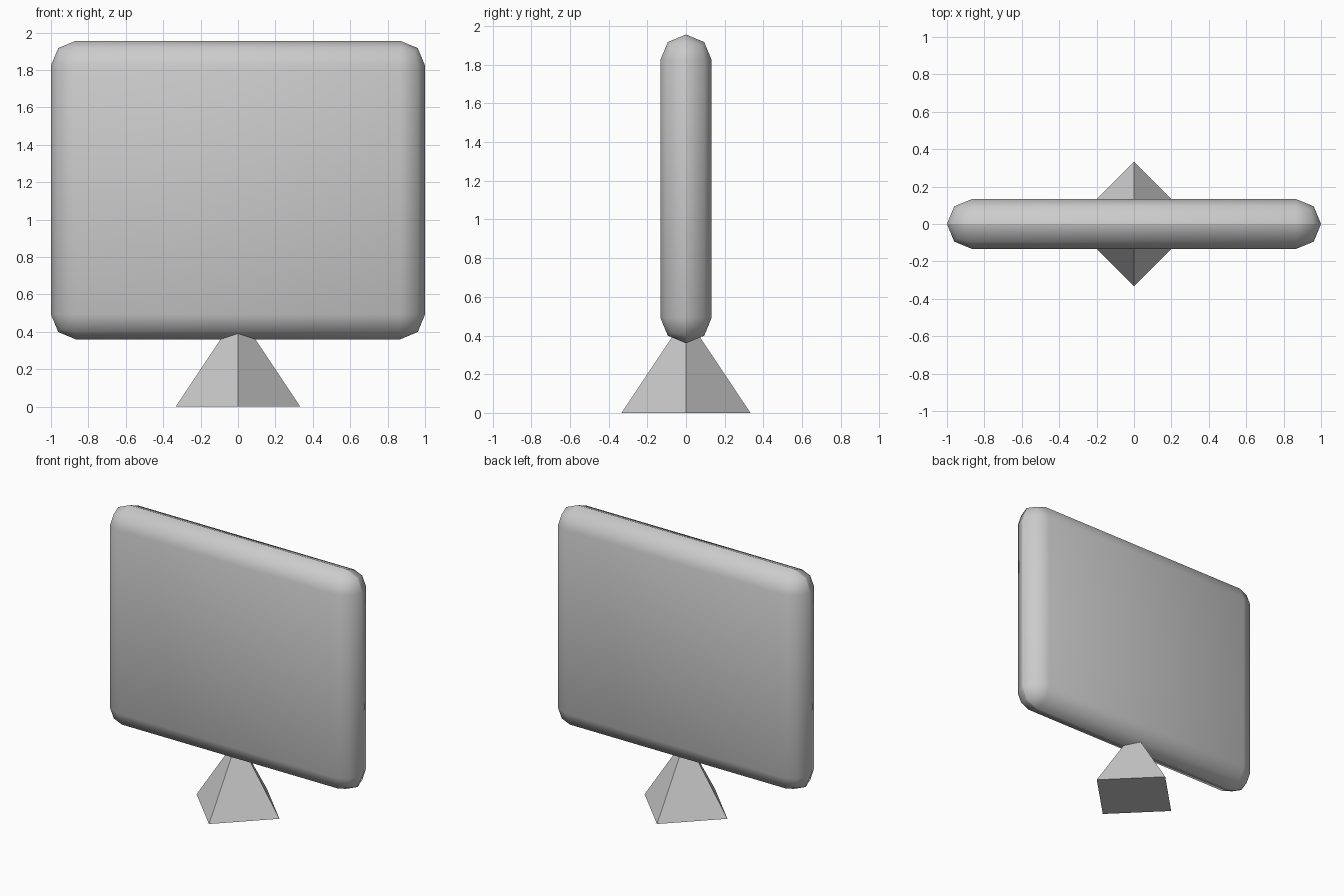
import bpy
import bmesh
from mathutils import Matrix

cube = bpy.data.objects.get("Cube")
if cube:
    bpy.data.objects.remove(cube, do_unlink=True)

GREY = (0.6, 0.6, 0.6, 1.0)
grey = bpy.data.materials.new("light_grey")
grey.use_nodes = True
grey.diffuse_color = GREY
grey.node_tree.nodes["Principled BSDF"].inputs["Base Color"].default_value = GREY


def add_object(name, bm, smooth):
    mesh = bpy.data.meshes.new(name)
    for face in bm.faces:
        face.smooth = smooth
    bm.to_mesh(mesh)
    bm.free()
    mesh.materials.append(grey)
    obj = bpy.data.objects.new(name, mesh)
    bpy.context.collection.objects.link(obj)
    return obj


# Rounded upright panel, its edges bevelled through the full thickness
WIDTH, THICKNESS, HEIGHT = 2.0, 0.266, 1.596
BOTTOM = 0.36
bm = bmesh.new()
bmesh.ops.create_cube(bm, size=1, matrix=Matrix.Diagonal((WIDTH, THICKNESS, HEIGHT, 1)))
panel = add_object("panel", bm, True)
panel.location.z = BOTTOM + HEIGHT / 2
bevel = panel.modifiers.new("rounded_edges", "BEVEL")
bevel.width = THICKNESS / 2 - 0.0002
bevel.segments = 2
bevel.limit_method = "NONE"

# Four-sided pyramid stand, corners pointing along the axes
STAND_HEIGHT = 0.5
bm = bmesh.new()
bmesh.ops.create_cone(bm, cap_ends=True, segments=4, radius1=0.333, radius2=0, depth=STAND_HEIGHT)
bmesh.ops.remove_doubles(bm, verts=bm.verts, dist=0.0001)
stand = add_object("stand", bm, False)
stand.location.z = STAND_HEIGHT / 2
